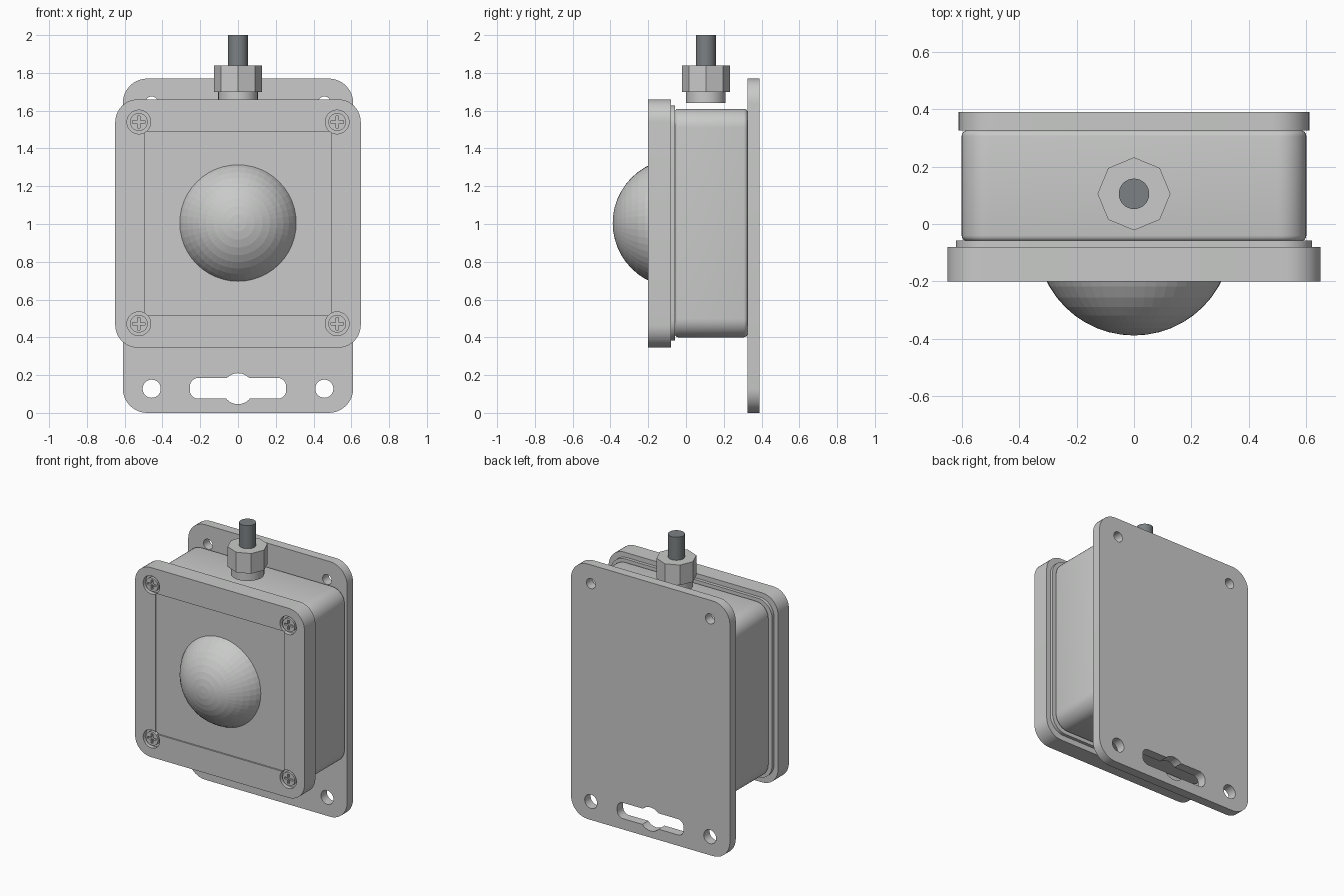
import bpy, bmesh
from math import sin, cos, pi, radians
from mathutils import Matrix, Vector

old = bpy.data.objects.get("Cube")
if old:
    bpy.data.objects.remove(old)


def material(name, rgb):
    m = bpy.data.materials.new(name)
    m.use_nodes = True
    m.diffuse_color = (*rgb, 1)
    m.node_tree.nodes["Principled BSDF"].inputs["Base Color"].default_value = (*rgb, 1)
    return m


GREY = material("light grey", (0.58, 0.59, 0.58))
DARK = material("dark cable grey", (0.2, 0.22, 0.23))


def finish(name, bm, mat=GREY, smooth=True):
    bmesh.ops.recalc_face_normals(bm, faces=bm.faces)
    me = bpy.data.meshes.new(name)
    bm.to_mesh(me)
    bm.free()
    ob = bpy.data.objects.new(name, me)
    bpy.context.collection.objects.link(ob)
    me.materials.append(mat)
    if smooth:
        shade(ob)
    return ob


def shade(ob):
    bpy.ops.object.select_all(action='DESELECT')
    ob.select_set(True)
    bpy.context.view_layer.objects.active = ob
    bpy.ops.object.shade_smooth_by_angle(angle=radians(30))


def slab(name, half_w, z0, z1, y0, y1, r, bevel=0):
    """Rounded rectangle in x and z, extruded along y."""
    bm = bmesh.new()
    n = 10
    verts = []
    corners = [(half_w - r, z1 - r), (r - half_w, z1 - r),
               (r - half_w, z0 + r), (half_w - r, z0 + r)]
    for k, (cx, cz) in enumerate(corners):
        for i in range(n + 1):
            a = (k + i / n) * pi / 2
            verts.append(bm.verts.new((cx + r * cos(a), y0, cz + r * sin(a))))
    face = bm.faces.new(verts)
    ext = bmesh.ops.extrude_face_region(bm, geom=[face])["geom"]
    moved = [g for g in ext if isinstance(g, bmesh.types.BMVert)]
    bmesh.ops.translate(bm, verts=moved, vec=(0, y1 - y0, 0))
    if bevel:
        rims = [e for e in bm.edges
                if abs(e.verts[0].co.y - e.verts[1].co.y) < 1e-5]
        bmesh.ops.bevel(bm, geom=rims, offset=bevel, segments=4,
                        profile=0.5, affect='EDGES')
    return finish(name, bm)


def cylinder(name, r, start, end, sides=32, mat=GREY):
    a, b = Vector(start), Vector(end)
    d = b - a
    rot = d.to_track_quat('Z', 'Y').to_matrix().to_4x4()
    bm = bmesh.new()
    bmesh.ops.create_cone(bm, cap_ends=True, segments=sides, radius1=r, radius2=r,
                          depth=d.length, matrix=Matrix.Translation((a + b) / 2) @ rot)
    return finish(name, bm, mat)


def cut(ob, *cutters):
    bpy.context.view_layer.objects.active = ob
    for c in cutters:
        c.hide_render = True
        mod = ob.modifiers.new("cut", 'BOOLEAN')
        mod.operation, mod.solver, mod.object = 'DIFFERENCE', 'EXACT', c
        bpy.ops.object.modifier_apply(modifier=mod.name)
        bpy.data.objects.remove(c)
    shade(ob)


# Mounting plate with screw holes and a keyhole slot
plate = slab("mounting_plate", 0.61, 0, 1.77, 0.325, 0.39, 0.13)
holes = [slab("slot_cutter", 0.255, 0.075, 0.185, 0.2, 0.5, 0.045),
         cylinder("slot_centre_cutter", 0.082, (0, 0.2, 0.128), (0, 0.5, 0.128))]
for s in (-1, 1):
    for z, r in ((0.128, 0.048), (1.64, 0.035)):
        holes.append(cylinder("hole_cutter", r, (s * 0.457, 0.2, z), (s * 0.457, 0.5, z)))
cut(plate, *holes)

# Housing and its sealing rim
slab("housing", 0.6, 0.4, 1.61, -0.06, 0.326, 0.1, bevel=0.02)
slab("sealing_rim", 0.62, 0.383, 1.627, -0.085, -0.058, 0.11)

# Lid with a shallow recessed panel and four screw pockets
lid = slab("lid", 0.65, 0.345, 1.66, -0.2, -0.08, 0.12)
spots = [(x, z) for x in (-0.525, 0.525) for z in (0.472, 1.54)]
cut(lid, slab("panel_cutter", 0.495, 0.515, 1.49, -0.3, -0.19, 0.002),
    *[cylinder("pocket_cutter", 0.063, (x, -0.3, z), (x, -0.17, z)) for x, z in spots])

# Cross-head screws
for i, (x, z) in enumerate(spots):
    screw = cylinder(f"screw_{i + 1}", 0.047, (x, -0.195, z), (x, -0.16, z))
    bars = []
    for w, h in ((0.033, 0.007), (0.007, 0.033)):
        bm = bmesh.new()
        bmesh.ops.create_cube(bm, size=2, matrix=Matrix.Translation((x, -0.195, z))
                              @ Matrix.Diagonal((w, 0.015, h, 1)))
        bars.append(finish("cross_cutter", bm))
    cut(screw, *bars)

# Faceted sensor dome, pole facing forward
bm = bmesh.new()
bmesh.ops.create_uvsphere(bm, u_segments=48, v_segments=24, radius=0.34,
                          matrix=Matrix.Translation((0, -0.048, 1.005))
                          @ Matrix.Rotation(pi / 2, 4, 'X'))
bmesh.ops.bisect_plane(bm, geom=bm.verts[:] + bm.edges[:] + bm.faces[:],
                       plane_co=(0, -0.17, 0), plane_no=(0, 1, 0), clear_outer=True)
bmesh.ops.holes_fill(bm, edges=[e for e in bm.edges if e.is_boundary])
finish("sensor_dome", bm, smooth=False)

# Cable gland and cable
GY = 0.105
cylinder("gland_collar", 0.105, (0, GY, 1.64), (0, GY, 1.705))
cylinder("gland_nut", 0.127, (0, GY, 1.7), (0, GY, 1.84), sides=8)
cylinder("cable", 0.053, (0, GY, 1.8), (0, GY, 2), mat=DARK)
